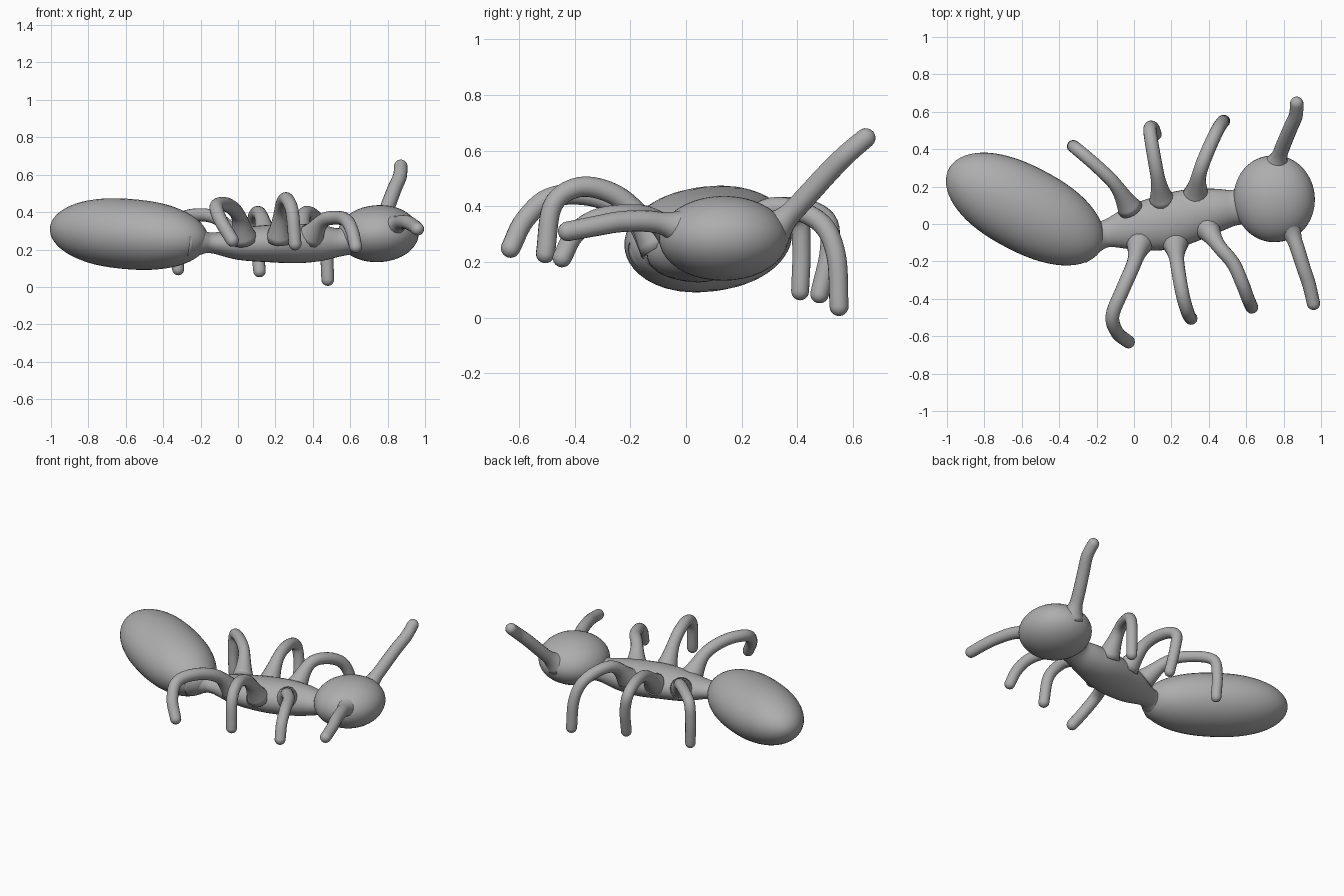
import bpy, bmesh, math
from mathutils import Vector

if "Cube" in bpy.data.objects:
    bpy.data.objects.remove(bpy.data.objects["Cube"])

grey = bpy.data.materials.new("warm_grey")
grey.diffuse_color = (0.42, 0.42, 0.42, 1)
grey.use_nodes = True
grey.node_tree.nodes["Principled BSDF"].inputs["Base Color"].default_value = grey.diffuse_color


def catmull(points, steps):
    """Smoothly resample tuples of any length."""
    vs = [Vector(p) for p in points]
    vs = [2 * vs[0] - vs[1]] + vs + [2 * vs[-1] - vs[-2]]
    out = []
    for i in range(1, len(vs) - 2):
        a, b, c, d = vs[i - 1:i + 3]
        for k in range(steps):
            t = k / steps
            out.append(0.5 * (2 * b + (c - a) * t + (2 * a - 5 * b + 4 * c - d) * t * t
                              + (3 * b - a - 3 * c + d) * t ** 3))
    return out + [vs[-2]]


def loft(name, rings, sides):
    """Skin elliptical rings given as (centre, half width, half height)."""
    bm = bmesh.new()
    side, loops = None, []
    for i, (p, w, h) in enumerate(rings):
        t = (rings[min(i + 1, len(rings) - 1)][0] - rings[max(i - 1, 0)][0]).normalized()
        side = t.cross(Vector((0, 0, 1))) if side is None else side - t * side.dot(t)
        side.normalize()
        up = side.cross(t)
        loops.append([bm.verts.new(p + side * w * math.cos(a) + up * h * math.sin(a))
                      for a in (2 * math.pi * k / sides for k in range(sides))])
    for a, b in zip(loops, loops[1:]):
        for k in range(sides):
            n = (k + 1) % sides
            bm.faces.new((a[k], a[n], b[n], b[k]))
    bm.faces.new(loops[0][::-1])
    bm.faces.new(loops[-1])
    bmesh.ops.recalc_face_normals(bm, faces=bm.faces)
    for f in bm.faces:
        f.smooth = True
    me = bpy.data.meshes.new(name)
    bm.to_mesh(me)
    bm.free()
    me.materials.append(grey)
    bpy.context.collection.objects.link(bpy.data.objects.new(name, me))


def egg(name, start, end, w, h, power):
    """Blunt ellipsoid between two end points."""
    a, b = Vector(start), Vector(end)
    rings = []
    for k in range(33):
        u = -math.cos(math.pi * (0.02 + 0.96 * k / 32))
        r = (1 - abs(u) ** power) ** 0.5
        rings.append((a.lerp(b, (u + 1) / 2), w * r, h * r))
    loft(name, rings, 40)


def limb(name, points, radius):
    """Round tube, flared at the root and rounded at the tip."""
    path = catmull(points, 6)
    rings = []
    for i, p in enumerate(path):
        f = i / (len(path) - 1)
        r = radius * (1 + 0.9 * max(0, 1 - f / 0.22) ** 2 - 0.12 * f)
        rings.append((p, r, r))
    tip, r, _ = rings[-1]
    t = (path[-1] - path[-2]).normalized()
    for k in range(1, 6):
        a = math.radians(17 * k)
        rings.append((tip + t * r * math.sin(a), r * math.cos(a), r * math.cos(a)))
    loft(name, rings, 16)


# Three body sections
egg("abdomen", (-0.99, 0.295, 0.315), (-0.175, -0.135, 0.25), 0.228, 0.188, 2.3)
egg("head", (0.535, 0.11, 0.275), (0.965, 0.16, 0.295), 0.232, 0.152, 2.1)
thorax = [(-0.28, -0.08, 0.245, 0.13, 0.10), (-0.2, -0.065, 0.24, 0.085, 0.07),
          (-0.14, -0.05, 0.235, 0.075, 0.055), (0.0, -0.02, 0.23, 0.122, 0.085),
          (0.17, 0.01, 0.232, 0.148, 0.10), (0.32, 0.05, 0.232, 0.14, 0.105),
          (0.45, 0.075, 0.235, 0.115, 0.095), (0.55, 0.09, 0.24, 0.095, 0.075),
          (0.62, 0.11, 0.265, 0.13, 0.09)]
loft("thorax", [(Vector(v[:3]), v[3], v[4]) for v in catmull(thorax, 5)], 32)

# Six bent legs
limb("front_rear_leg", [(0.03, -0.10, 0.26), (0.0, -0.21, 0.385), (-0.06, -0.35, 0.44),
                        (-0.115, -0.49, 0.43), (-0.09, -0.58, 0.35), (-0.03, -0.63, 0.25)], 0.040)
limb("front_middle_leg", [(0.22, -0.10, 0.26), (0.23, -0.2, 0.40), (0.245, -0.3, 0.46),
                          (0.265, -0.4, 0.465), (0.29, -0.48, 0.40), (0.305, -0.505, 0.23)], 0.039)
limb("front_fore_leg", [(0.39, -0.02, 0.27), (0.455, -0.12, 0.355), (0.53, -0.21, 0.37),
                        (0.58, -0.32, 0.355), (0.61, -0.4, 0.30), (0.63, -0.445, 0.215)], 0.039)
limb("back_rear_leg", [(-0.02, 0.08, 0.26), (-0.1, 0.21, 0.36), (-0.2, 0.31, 0.385),
                       (-0.305, 0.40, 0.36), (-0.325, 0.415, 0.25), (-0.32, 0.41, 0.095)], 0.037)
limb("back_middle_leg", [(0.15, 0.12, 0.26), (0.125, 0.26, 0.375), (0.10, 0.4, 0.395),
                         (0.085, 0.505, 0.35), (0.10, 0.515, 0.24), (0.115, 0.48, 0.085)], 0.038)
limb("back_fore_leg", [(0.33, 0.15, 0.26), (0.35, 0.27, 0.38), (0.39, 0.38, 0.39),
                       (0.44, 0.49, 0.335), (0.47, 0.54, 0.22), (0.48, 0.55, 0.04)], 0.039)

# Two antennae
limb("back_antenna", [(0.76, 0.31, 0.31), (0.79, 0.40, 0.40), (0.835, 0.51, 0.52),
                      (0.865, 0.58, 0.59), (0.87, 0.645, 0.645)], 0.041)
limb("front_antenna", [(0.83, -0.01, 0.32), (0.87, -0.12, 0.345), (0.905, -0.23, 0.345),
                       (0.935, -0.32, 0.33), (0.96, -0.425, 0.31)], 0.040)
